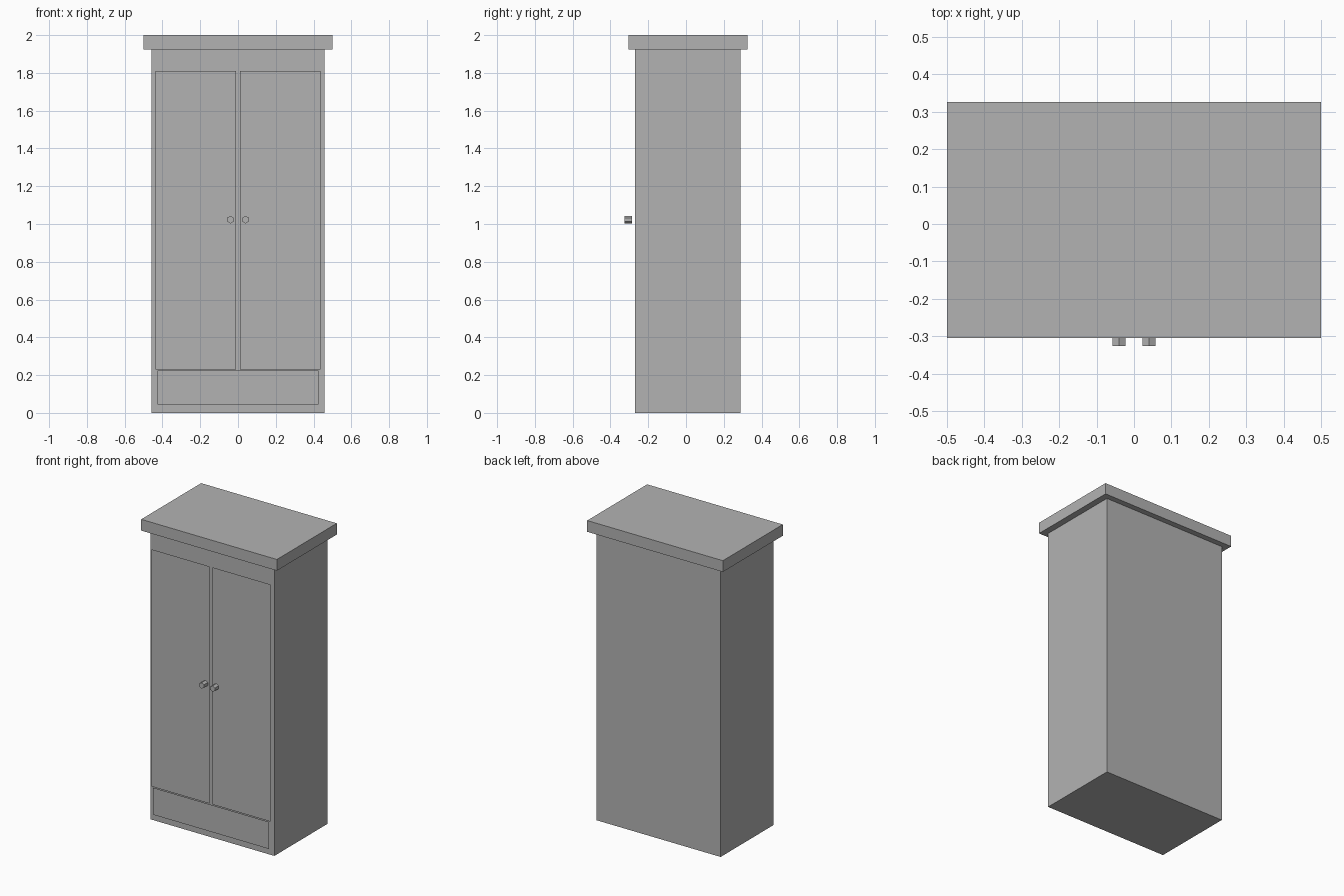
import bpy, bmesh, math
from mathutils import Matrix

if "Cube" in bpy.data.objects:
    bpy.data.objects.remove(bpy.data.objects["Cube"])

grey = bpy.data.materials.new("plain grey")
grey.diffuse_color = (0.45, 0.45, 0.45, 1)
grey.use_nodes = True
grey.node_tree.nodes["Principled BSDF"].inputs["Base Color"].default_value = grey.diffuse_color


def finish(name, bm):
    mesh = bpy.data.meshes.new(name)
    bm.to_mesh(mesh)
    bm.free()
    mesh.materials.append(grey)
    obj = bpy.data.objects.new(name, mesh)
    bpy.context.collection.objects.link(obj)
    return obj


def box(name, lo, hi):
    bm = bmesh.new()
    bmesh.ops.create_cube(bm, size=1)
    for v in bm.verts:
        v.co = [l if c < 0 else h for c, l, h in zip(v.co, lo, hi)]
    return finish(name, bm)


def panel(name, x0, x1, z0, z1, y):
    # single flat sheet facing -y
    bm = bmesh.new()
    bm.faces.new([bm.verts.new(p) for p in
                  ((x0, y, z0), (x1, y, z0), (x1, y, z1), (x0, y, z1))])
    return finish(name, bm)


def knob(name, x, z, y0, y1, r):
    # hexagonal prism along y, corner pointing up
    bm = bmesh.new()
    bmesh.ops.create_cone(bm, cap_ends=True, segments=6, radius1=r, radius2=r,
                          depth=y1 - y0)
    bm.transform(Matrix.Translation((x, (y0 + y1) / 2, z))
                 @ Matrix.Rotation(math.pi / 2, 4, 'X'))
    # make sure a corner is at the top
    if max(v.co.z for v in bm.verts) - z < r * 0.95:
        bm.transform(Matrix.Translation((x, 0, z))
                     @ Matrix.Rotation(math.pi / 6, 4, 'Y')
                     @ Matrix.Translation((-x, 0, -z)))
    return finish(name, bm)


# Carcass and overhanging top
box("cabinet_body", (-0.457, -0.27, 0), (0.457, 0.288, 1.925))
box("cabinet_top", (-0.5, -0.305, 1.925), (0.5, 0.326, 2.0))

# Doors and drawer front, standing just proud of the body
FACE_Y = -0.286
panel("left_door", -0.438, -0.011, 0.23, 1.81, FACE_Y)
panel("right_door", 0.011, 0.438, 0.23, 1.81, FACE_Y)
panel("drawer_front", -0.427, 0.427, 0.045, 0.225, FACE_Y)

# Door knobs
for side, x in (("left", -0.04), ("right", 0.04)):
    knob(side + "_knob", x, 1.023, -0.326, FACE_Y, 0.02)
